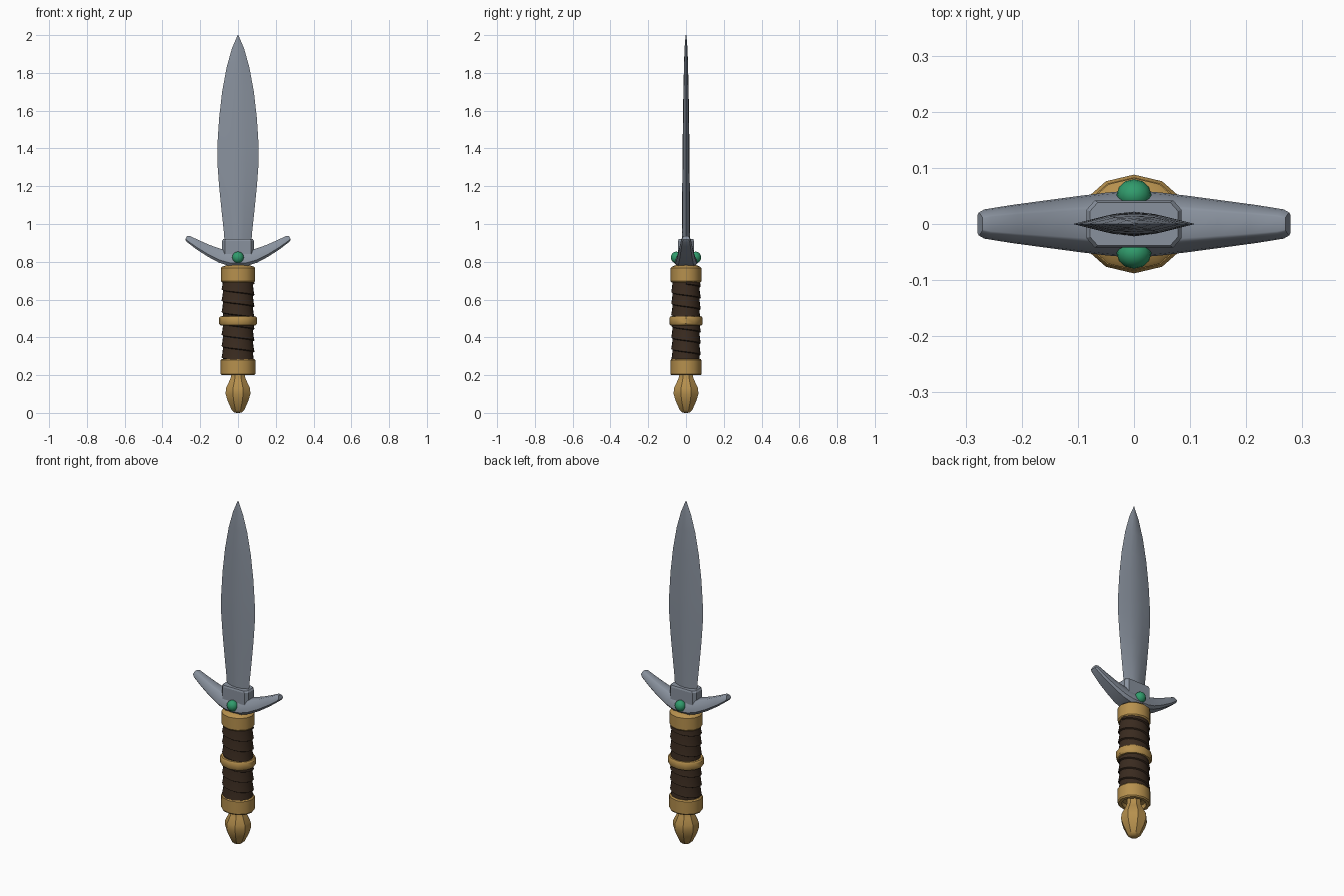
import bpy, bmesh, math

cube = bpy.data.objects.get("Cube")
if cube:
    bpy.data.objects.remove(cube, do_unlink=True)


def material(name, rgb):
    m = bpy.data.materials.new(name)
    m.use_nodes = True
    m.diffuse_color = (*rgb, 1)
    m.node_tree.nodes["Principled BSDF"].inputs["Base Color"].default_value = (*rgb, 1)
    return m


steel = material("steel", (0.25, 0.285, 0.34))
gold = material("gold", (0.47, 0.28, 0.075))
leather = material("dark leather", (0.042, 0.024, 0.014))
green = material("green gem", (0.03, 0.33, 0.15))


def finish(bm, name, mat, smooth=35, bevel=0):
    bmesh.ops.recalc_face_normals(bm, faces=bm.faces)
    mesh = bpy.data.meshes.new(name)
    bm.to_mesh(mesh)
    bm.free()
    mesh.materials.append(mat)
    ob = bpy.data.objects.new(name, mesh)
    bpy.context.collection.objects.link(ob)
    bpy.ops.object.select_all(action='DESELECT')
    ob.select_set(True)
    bpy.context.view_layer.objects.active = ob
    if bevel:
        mod = ob.modifiers.new("edge bevel", 'BEVEL')
        mod.width = bevel
        mod.segments = 1
    if smooth:
        bpy.ops.object.shade_smooth_by_angle(angle=math.radians(smooth))
    return ob


def loft(rings, name, mat, **kw):
    """Skin a list of closed rings of points and cap both ends."""
    bm = bmesh.new()
    loops = [[bm.verts.new(p) for p in ring] for ring in rings]
    n = len(rings[0])
    for a, b in zip(loops, loops[1:]):
        for i in range(n):
            j = (i + 1) % n
            bm.faces.new((a[i], a[j], b[j], b[i]))
    bm.faces.new(loops[0])
    bm.faces.new(loops[-1])
    return finish(bm, name, mat, **kw)


def lathe(profile, sides, name, mat, squash=0.9, turn=0.0, **kw):
    """Turn (radius, z) points into an oval solid."""
    angles = [2 * math.pi * (i + turn) / sides for i in range(sides)]
    rings = [[(r * math.cos(a), r * squash * math.sin(a), z) for a in angles] for r, z in profile]
    return loft(rings, name, mat, **kw)


# Leaf-shaped blade: (half width, half thickness, height)
stations = [(.07, .022, .88), (.074, .022, .95), (.088, .021, 1.08), (.1, .02, 1.2),
            (.109, .019, 1.32), (.109, .018, 1.42), (.1, .016, 1.56), (.084, .014, 1.7),
            (.06, .011, 1.83), (.032, .008, 1.93), (.002, .002, 2.0)]
outline = [(-1, 0), (-.4, -.85), (0, -1), (.4, -.85), (1, 0), (.4, .85), (0, 1), (-.4, .85)]
loft([[(w * x, t * y, z) for x, y in outline] for w, t, z in stations], "blade", steel, smooth=25)

# Blade collar with cut corners
corners = [(.085, .025), (.07, .042), (-.07, .042), (-.085, .025),
           (-.085, -.025), (-.07, -.042), (.07, -.042), (.085, -.025)]
loft([[(x * s, y * s, z) for x, y in corners] for s, z in ((1, .83), (1, .91), (.92, .92))],
     "blade_collar", steel, smooth=0)

# Curved crossguard: (lower x, lower z, upper x, upper z, half depth)
half = [(0, .775, 0, .858, .06), (.05, .779, .045, .86, .056), (.1, .795, .09, .868, .05),
        (.16, .827, .148, .888, .042), (.22, .866, .207, .914, .034),
        (.27, .904, .255, .937, .026), (.279, .917, .27, .937, .02)]
full = [(-a, b, -c, d, e) for a, b, c, d, e in reversed(half[1:])] + half
section = [(-.75, 0), (-1, .2), (-.95, .45), (-.62, .95), (-.5, 1),
           (.5, 1), (.62, .95), (.95, .45), (1, .2), (.75, 0)]
loft([[(a + (c - a) * h, e * y, b + (d - b) * h) for y, h in section] for a, b, c, d, e in full],
     "crossguard", steel, smooth=35)

# Gems on both sides of the guard
for side, label in ((-1, "front"), (1, "back")):
    bm = bmesh.new()
    bmesh.ops.create_uvsphere(bm, u_segments=12, v_segments=8, radius=.031)
    for v in bm.verts:
        v.co.y = v.co.y * .9 + side * .052
        v.co.z += .823
    finish(bm, label + "_gem", green, smooth=60)

# Gold fittings of the grip
lathe([(.05, .785), (.082, .775), (.091, .767), (.091, .698), (.084, .69), (.06, .69)],
      12, "upper_ferrule", gold)
lathe([(.07, .513), (.094, .511), (.1, .503), (.1, .472), (.094, .464), (.07, .462)],
      12, "middle_ring", gold, squash=.88)
lathe([(.06, .286), (.085, .286), (.092, .279), (.092, .207), (.086, .2), (.068, .2),
       (.064, .222), (.03, .222)], 12, "lower_ferrule", gold)

# Leather strip wound down the grip as overlapping turns
bm = bmesh.new()
pitch, steps, turns = .06, 24, 8
strip = []
for i in range(steps * turns + 1):
    a = 2 * math.pi * i / steps
    z = .74 - pitch * i / steps
    strip.append([bm.verts.new((r * math.cos(a), .9 * r * math.sin(a), z - dz))
                  for r, dz in ((.079, 0), (.082, pitch * .5), (.087, pitch * .93), (.079, pitch))])
for a, b in zip(strip, strip[1:]):
    for k in range(3):
        bm.faces.new((a[k], a[k + 1], b[k + 1], b[k]))
finish(bm, "leather_wrap", leather, smooth=35)
lathe([(.078, .72), (.078, .25)], 24, "grip_core", leather)

# Faceted pommel
lathe([(.038, .235), (.04, .19), (.05, .168), (.069, .13), (.071, .1), (.06, .065),
       (.036, .015), (.022, .003), (.008, 0)], 8, "pommel", gold, squash=1, turn=.5, smooth=30)
